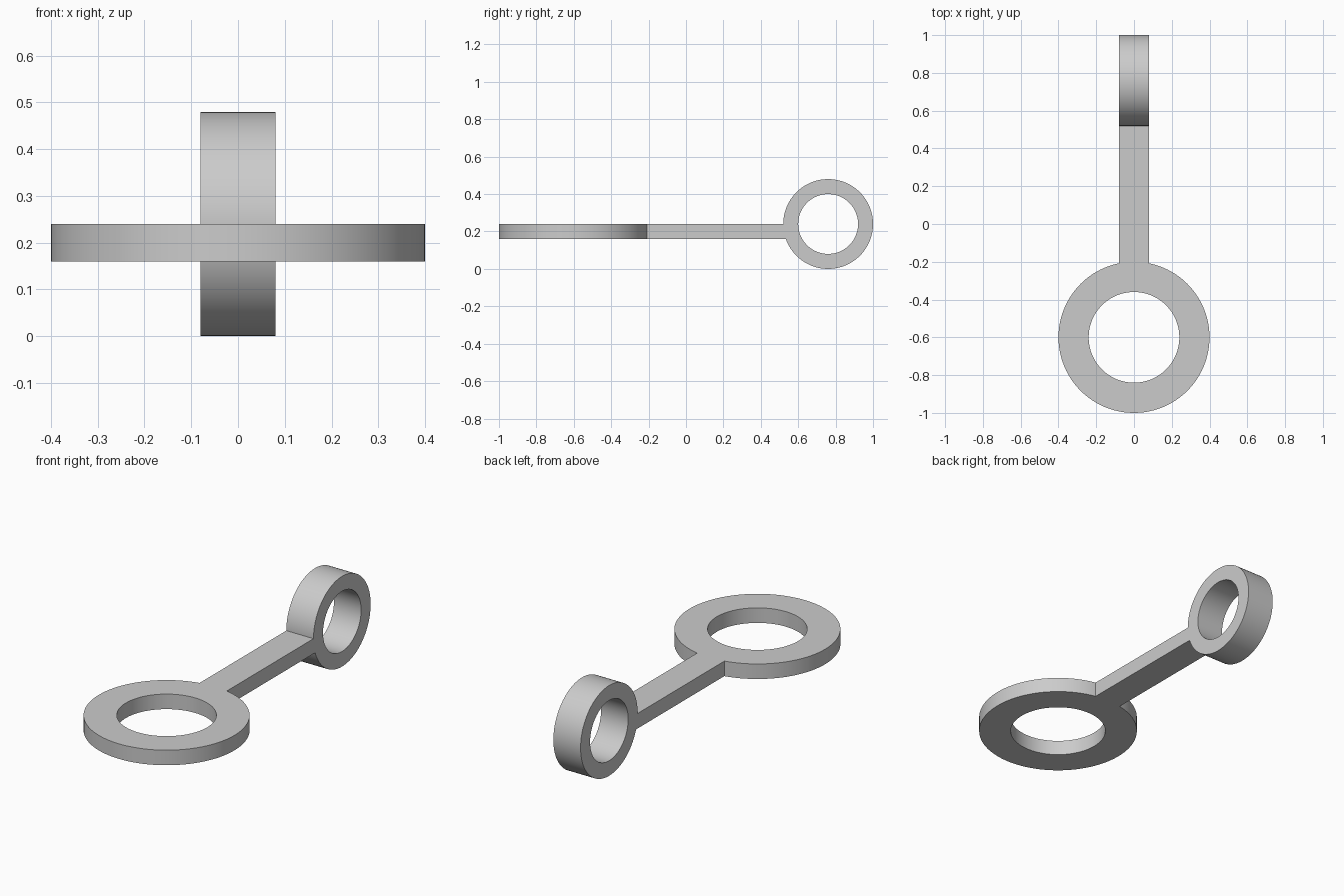
import bpy, bmesh, math
from mathutils import Matrix, Vector

cube = bpy.data.objects.get("Cube")
if cube:
    bpy.data.objects.remove(cube, do_unlink=True)

# One plain grey for the whole model
grey = bpy.data.materials.new("plain_grey")
grey.use_nodes = True
grey.diffuse_color = (0.6, 0.6, 0.6, 1)
grey.node_tree.nodes["Principled BSDF"].inputs["Base Color"].default_value = (0.6, 0.6, 0.6, 1)

BIG_Y, BIG_R, BIG_HOLE = -0.6, 0.4, 0.24
SMALL_Y, SMALL_Z, SMALL_R, SMALL_HOLE = 0.76, 0.24, 0.24, 0.16
BAR_Z, BAR_HALF_W, BAR_HALF_H = 0.2, 0.08, 0.04
SEGMENTS = 96


def finish(bm, name):
    bmesh.ops.recalc_face_normals(bm, faces=bm.faces)
    mesh = bpy.data.meshes.new(name)
    bm.to_mesh(mesh)
    bm.free()
    mesh.materials.append(grey)
    obj = bpy.data.objects.new(name, mesh)
    bpy.context.collection.objects.link(obj)
    bpy.ops.object.select_all(action='DESELECT')
    obj.select_set(True)
    bpy.context.view_layer.objects.active = obj
    bpy.ops.object.shade_smooth_by_angle(angle=math.radians(30))


def ring(name, outer, inner, half, matrix):
    """Rectangular section spun around z, then placed."""
    bm = bmesh.new()
    corners = [(inner, -half), (outer, -half), (outer, half), (inner, half)]
    verts = [bm.verts.new((r, 0, z)) for r, z in corners]
    edges = [bm.edges.new((verts[i], verts[(i + 1) % 4])) for i in range(4)]
    bmesh.ops.spin(bm, geom=verts + edges, cent=(0, 0, 0), axis=(0, 0, 1),
                   angle=math.tau, steps=SEGMENTS)
    bmesh.ops.remove_doubles(bm, verts=bm.verts, dist=0.0001)
    bmesh.ops.transform(bm, matrix=matrix, verts=bm.verts)
    finish(bm, name)


# Flat ring at the front, upright ring at the back
ring("flat_ring", BIG_R, BIG_HOLE, BAR_HALF_H,
     Matrix.Translation((0, BIG_Y, BAR_Z)))
ring("upright_ring", SMALL_R, SMALL_HOLE, BAR_HALF_W,
     Matrix.Translation((0, SMALL_Y, SMALL_Z)) @ Matrix.Rotation(math.pi / 2, 4, 'Y'))

# Connecting bar, its ends curved to meet each ring
bm = bmesh.new()
bmesh.ops.create_cube(bm, size=2)
bmesh.ops.subdivide_edges(bm, edges=bm.edges, cuts=9, use_grid_fill=True)
for v in bm.verts:
    x, z = v.co.x * BAR_HALF_W, BAR_Z + v.co.z * BAR_HALF_H
    start = BIG_Y + math.sqrt(BIG_R ** 2 - x ** 2) - 0.001
    end = SMALL_Y - math.sqrt(SMALL_R ** 2 - (z - SMALL_Z) ** 2) + 0.001
    t = (v.co.y + 1) / 2
    v.co = Vector((x, start + (end - start) * t, z))
finish(bm, "connecting_bar")
